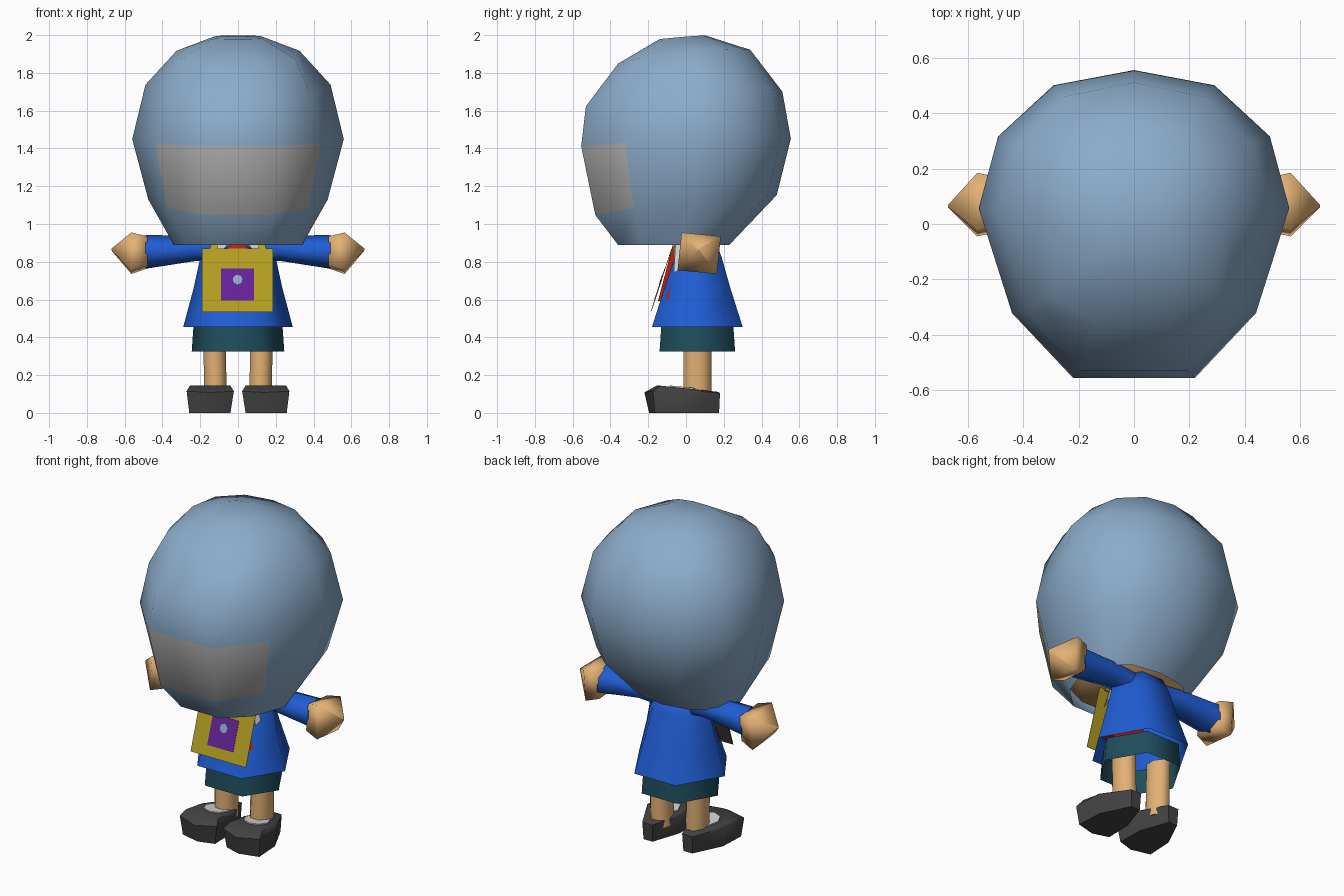
import bpy, math

if "Cube" in bpy.data.objects:
    bpy.data.objects.remove(bpy.data.objects["Cube"])


def mat(name, r, g, b):
    m = bpy.data.materials.new(name)
    m.diffuse_color = (r, g, b, 1)
    m.use_nodes = True
    m.node_tree.nodes["Principled BSDF"].inputs["Base Color"].default_value = m.diffuse_color
    return m


STEEL = mat("steel_blue", .26, .41, .59)
GREY = mat("visor_grey", .42, .42, .42)
BLUE = mat("shirt_blue", .014, .11, .66)
SKIN = mat("skin", .77, .44, .175)
GOLD = mat("gold", .45, .34, .016)
PURPLE = mat("purple", .13, .016, .31)
TEAL = mat("dark_teal", .014, .075, .11)
DARK = mat("shoe_grey", .055, .055, .055)
WHITE = mat("light_grey", .65, .65, .65)
RED = mat("red", .5, .015, .006)


def build(name, verts, faces, mats, angle=60, rule=None):
    me = bpy.data.meshes.new(name)
    me.from_pydata([tuple(v) for v in verts], [], faces)
    ob = bpy.data.objects.new(name, me)
    bpy.context.collection.objects.link(ob)
    for m in mats:
        me.materials.append(m)
    if rule:
        for p in me.polygons:
            p.material_index = rule(p)
    bpy.ops.object.select_all(action='DESELECT')
    ob.select_set(True)
    bpy.context.view_layer.objects.active = ob
    bpy.ops.object.mode_set(mode='EDIT')
    bpy.ops.mesh.select_all(action='SELECT')
    bpy.ops.mesh.normals_make_consistent(inside=False)
    bpy.ops.object.mode_set(mode='OBJECT')
    if angle:
        bpy.ops.object.shade_smooth_by_angle(angle=math.radians(angle))
    return ob


def loft(name, rings, mats, angle=60, rule=None, start=True, end=True):
    n = len(rings[0])
    verts = [v for r in rings for v in r]
    faces = [(k*n + i, k*n + (i+1) % n, (k+1)*n + (i+1) % n, (k+1)*n + i)
             for k in range(len(rings)-1) for i in range(n)]
    if start:
        faces.append(tuple(reversed(range(n))))
    if end:
        faces.append(tuple(range(len(verts)-n, len(verts))))
    return build(name, verts, faces, mats, angle, rule)


def fit(outline, w, y0, y1, z0, slope=0, bump=0, corner=1):
    """Scale an outline to half width w and depth y0..y1; tilt and arch it in y."""
    mw = max(p[0] for p in outline)
    a, b = min(p[1] for p in outline), max(p[1] for p in outline)
    out = []
    for px, py in outline:
        y = y0 + (py - a) / (b - a) * (y1 - y0)
        x = px / mw * w
        if py == -.32:                      # front corners of the helmet
            x, y = x * corner, y * corner
        out.append((x, y, z0 + slope*y + bump*(1 - (y/max(-y0, y1))**2)))
    return out


def ngon(n, turn=0):
    return [(math.cos(math.tau*i/n + turn), math.sin(math.tau*i/n + turn)) for i in range(n)]


# Helmet: eleven-sided shell with open bottom, visor on three front faces
half = [(.22, -.555), (.44, -.32), (.56, .06), (.49, .32), (.29, .505)]
outline = half + [(0, .56)] + [(-x, y) for x, y in reversed(half)]
levels = [(.34, -.36, .23, .89, 0, 0, 1), (.475, -.48, .48, 1.10, .11, .025, 1),
          (.56, -.555, .555, 1.432, .036, .015, 1), (.49, -.53, .51, 1.66, .07, .075, 1),
          (.325, -.36, .34, 1.885, .1, .03, 1.18), (.13, -.14, .10, 1.99, .08, .002, 1.25)]


def visor(p):
    c = p.center
    return 1 if c.y < -.33 and 1.15 < c.z < 1.4 else 0


loft("helmet", [fit(outline, *l) for l in levels], [STEEL, GREY], 85, visor, start=False)

# Head inside the helmet
loft("head", [fit(outline, w*.87, a*.87, b*.87, z*.95 + .06, s)
              for w, a, b, z, s, _, _ in levels], [SKIN], 85)
loft("neck", [[(x*.09, y*.09 + .06, z) for x, y in ngon(8)] for z in (.8, .95)], [SKIN])

# Shirt and shorts: six-sided, open at the hem
hexa = [(.15, -.18), (.29, .04), (.14, .30), (-.14, .30), (-.29, .04), (-.15, -.18)]
loft("shirt", [fit(hexa, .29, -.18, .30, .455), fit(hexa, .235, -.115, .235, .66),
               fit(hexa, .20, -.06, .19, .82), fit(hexa, .15, -.03, .16, .905)],
     [BLUE], 85, start=False)
loft("shorts", [fit(hexa, .245, -.14, .26, .325), fit(hexa, .235, -.13, .25, .47)],
     [TEAL], 85, start=False, end=False)

# Arms, legs and shoes on both sides
for side, s in (("left", -1), ("right", 1)):
    def cross(x, cy, cz, ry, rz, n, turn):
        return [(s*x, cy + a*ry, cz + b*rz) for a, b in ngon(n, turn)]

    loft(side + "_sleeve", [cross(.10, .065, .86, .08, .07, 6, math.pi/6),
                            cross(.22, .065, .87, .09, .065, 6, math.pi/6),
                            cross(.49, .07, .853, .105, .09, 6, math.pi/6)], [BLUE], 80)
    q = math.pi/4 - .1
    loft(side + "_hand", [cross(.48, .07, .85, .125, .11, 4, q),
                          cross(.565, .07, .845, .148, .142, 4, q),
                          cross(.67, .065, .865, .006, .006, 4, q)], [SKIN], 100)
    loft(side + "_leg", [[(s*(c + x*.064), .06 + y*.08, z) for x, y in ngon(8, math.pi/8)]
                         for c, z in ((.118, .07), (.126, .42))], [SKIN])

    # Shoe: broad toe, narrow heel, with a light lining in front of the ankle
    sole = [(.04, -.165), (.14, -.195), (.258, -.165), (.25, .0), (.165, .175), (.105, .175), (.045, .0)]
    rim = [(.022, -.175, .115), (.14, -.22, .108), (.272, -.175, .115), (.262, .0, .12),
           (.17, .18, .105), (.10, .18, .105), (.03, .0, .12)]
    top = [(.04, -.135, .144), (.14, -.155, .145), (.255, -.135, .144), (.245, .0, .13),
           (.165, .165, .112), (.105, .165, .112), (.045, .0, .13)]
    loft(side + "_shoe", [[(s*x, y, 0) for x, y in sole], [(s*x, y, z) for x, y, z in rim],
                          [(s*x, y, z) for x, y, z in top]], [DARK], 50)
    loft(side + "_sock", [[(s*(.135 + x*.075), -.01 + y*.075, h - .1*y*.075)
                           for x, y in ngon(8)] for h in (.11, .1375)], [WHITE], 40)


# Bib pieces: thin tilted plates hanging from the collar
def plate(name, pts, lift, thick, m):
    def at(x, z, d):
        return (x, -.075 - (.87 - z)*.33 - d, z)
    return loft(name, [[at(x, z, lift) for x, z in pts],
                       [at(x, z, lift + thick) for x, z in pts]], [m], 0)


def rect(x0, x1, z0, z1):
    return [(x0, z0), (x1, z0), (x1, z1), (x0, z1)]


plate("bag_panel", rect(-.19, .185, .535, .87), 0, .002, GOLD)
plate("bag_back_strip", rect(-.188, -.10, .54, .86), -.002, .002, DARK)
plate("bag_patch", rect(-.09, .085, .595, .765), .002, .002, PURPLE)
plate("patch_button", [(x*.026 - .002, .706 + y*.026) for x, y in ngon(8)], .004, .002, STEEL)

# Neckerchief wrapped over the shirt front behind the panel
loft("neckerchief", [[(-.035, -.07, .89), (.035, -.07, .89), (.11, -.149, .59), (-.11, -.149, .59)],
                     [(-.09, -.055, .86), (.09, -.055, .86), (.165, -.092, .605), (-.165, -.092, .605)]],
     [RED], 0)

# Collar flaps and straps
for side, s in (("left", -1), ("right", 1)):
    loft(side + "_collar", [[(s*.05, -.062, .90), (s*.12, -.055, .90), (s*.165, -.065, .74)],
                            [(s*.05, -.03, .90), (s*.14, -.02, .90), (s*.175, -.03, .76)]], [WHITE], 0)
    loft(side + "_strap", [[(s*.11, -.078, .86), (s*.15, -.078, .86), (s*.14, -.05, .91), (s*.10, -.05, .91)],
                           [(s*.11, -.07, .86), (s*.15, -.07, .86), (s*.14, -.042, .91), (s*.10, -.042, .91)]],
         [GOLD], 0)
